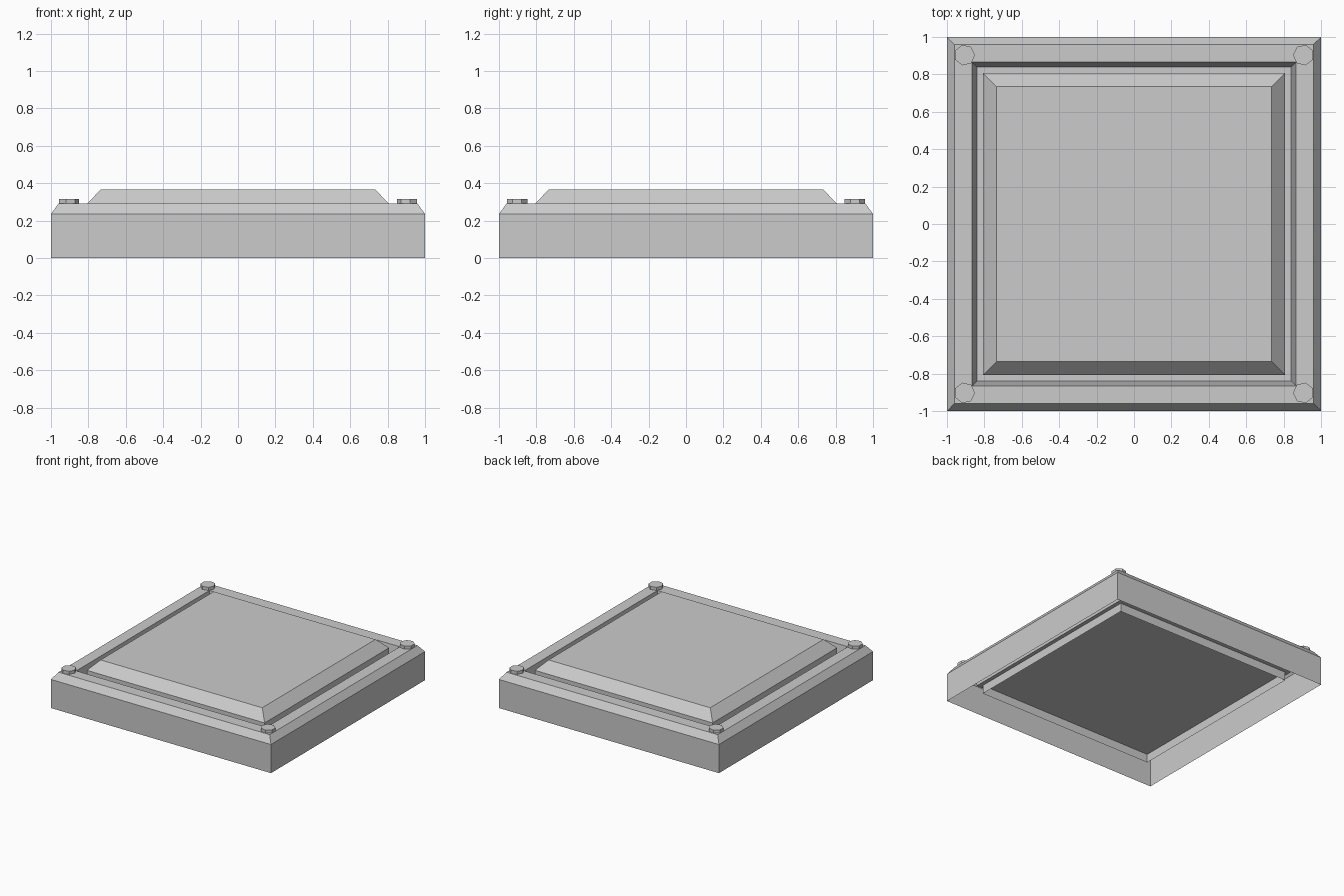
import bpy, bmesh, math

if "Cube" in bpy.data.objects:
    bpy.data.objects.remove(bpy.data.objects["Cube"])


def square_shell(name, profile):
    """Open-bottomed shell: square rings (half size, z) lofted and capped at the last ring."""
    bm = bmesh.new()
    rings = [[bm.verts.new((sx * h, sy * h, z))
              for sx, sy in ((-1, -1), (1, -1), (1, 1), (-1, 1))]
             for h, z in profile]
    for a, b in zip(rings, rings[1:]):
        for i in range(4):
            j = (i + 1) % 4
            bm.faces.new((a[i], a[j], b[j], b[i]))
    bm.faces.new(rings[-1])
    return finish(name, bm)


def finish(name, bm):
    mesh = bpy.data.meshes.new(name)
    bm.to_mesh(mesh)
    bm.free()
    obj = bpy.data.objects.new(name, mesh)
    bpy.context.collection.objects.link(obj)
    return obj


# Outer frame with chamfered rim and a sunken floor
square_shell("frame", [(1.0, 0.0), (1.0, 0.235), (0.96, 0.29),
                       (0.865, 0.29), (0.84, 0.122)])

# Raised bevelled panel, its skirt passing through the floor
square_shell("raised_panel", [(0.808, 0.052), (0.808, 0.288), (0.735, 0.365)])


# Seven-sided bolt heads at the corners, one vertex pointing inward in x
def bolt(name, sx, sy):
    bm = bmesh.new()
    bmesh.ops.create_cone(bm, cap_ends=True, segments=7, radius1=0.056,
                          radius2=0.056, depth=0.027)
    # measure the first vertex so the orientation is certain
    v = min(bm.verts, key=lambda p: p.index)
    turn = (0 if sx < 0 else math.pi) - math.atan2(v.co.y, v.co.x)
    obj = finish(name, bm)
    obj.rotation_euler.z = turn
    obj.location = (sx * 0.906, sy * 0.903, 0.302)


for sx, side in ((-1, "left"), (1, "right")):
    for sy, end in ((-1, "front"), (1, "back")):
        bolt(f"bolt_{end}_{side}", sx, sy)
